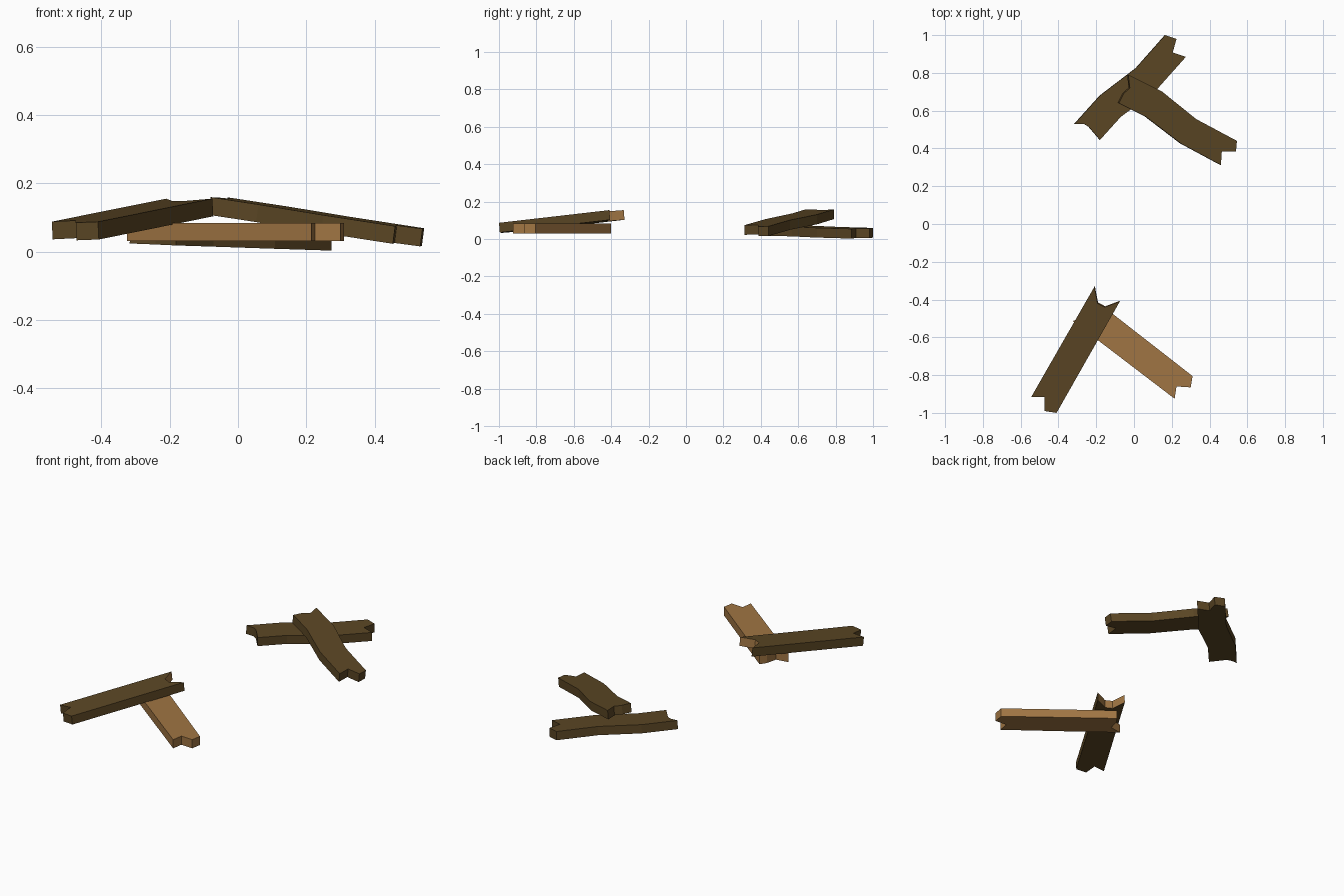
import bpy, bmesh
from mathutils import Vector

if "Cube" in bpy.data.objects:
    bpy.data.objects.remove(bpy.data.objects["Cube"])


def material(name, rgb):
    m = bpy.data.materials.new(name)
    m.diffuse_color = (*rgb, 1)
    m.use_nodes = True
    m.node_tree.nodes["Principled BSDF"].inputs["Base Color"].default_value = m.diffuse_color
    return m


DARK = material("dark weathered wood", (0.105, 0.062, 0.018))
LIGHT = material("light fresh wood", (0.35, 0.178, 0.056))
THICK = 0.052


def plank(name, outline, plane, mats, light_edges=()):
    """Extrude a broken-ended outline down from the tilted plane z = a*x + b*y + c."""
    a, b, c = plane
    normal = Vector((-a, -b, 1)).normalized()
    bm = bmesh.new()
    top = [bm.verts.new((x, y, a * x + b * y + c)) for x, y in outline]
    low = [bm.verts.new(v.co - normal * THICK) for v in top]
    n = len(top)
    bm.faces.new(top)
    bm.faces.new(low[::-1])
    for i in range(n):
        j = (i + 1) % n
        f = bm.faces.new((top[i], low[i], low[j], top[j]))
        f.material_index = 1 if i in light_edges else 0
    bmesh.ops.recalc_face_normals(bm, faces=bm.faces)
    bmesh.ops.triangulate(bm, faces=[f for f in bm.faces if len(f.verts) > 4])
    me = bpy.data.meshes.new(name)
    bm.to_mesh(me)
    bm.free()
    for m in mats:
        me.materials.append(m)
    ob = bpy.data.objects.new(name, me)
    bpy.context.collection.objects.link(ob)


# front pair: dark plank with a freshly snapped end leaning on a light one
plank("front_upper_plank",
      [(-.21, -.333), (-.193, -.42), (-.155, -.44), (-.075, -.41),
       (-.41, -1.0), (-.475, -.99), (-.475, -.917), (-.545, -.917)],
      (.05, .0866, .194), [DARK, LIGHT], light_edges=(0, 1, 2))
plank("front_lower_plank",
      [(.31, -.805), (.30, -.865), (.225, -.86), (.215, -.925),
       (-.325, -.513), (-.25, -.50), (-.235, -.435), (-.21, -.40)],
      (0, 0, .083), [LIGHT])

# back pair: two bent dark planks, one resting on the other
plank("back_lower_plank",
      [(.165, 1.0), (.225, .98), (.205, .908), (.275, .885), (.11, .70),
       (-.07, .567), (-.18, .445), (-.24, .515), (-.265, .53), (-.315, .53),
       (-.18, .68), (.01, .825)],
      (-.039, .006, .060), [DARK])
plank("back_upper_plank",
      [(-.03, .79), (-.022, .72), (-.055, .69), (-.08, .64), (.06, .57),
       (.25, .425), (.46, .312), (.465, .385), (.54, .385), (.545, .44),
       (.33, .555), (.15, .70)],
      (-.1325, .0406, .0704 + THICK), [DARK])
